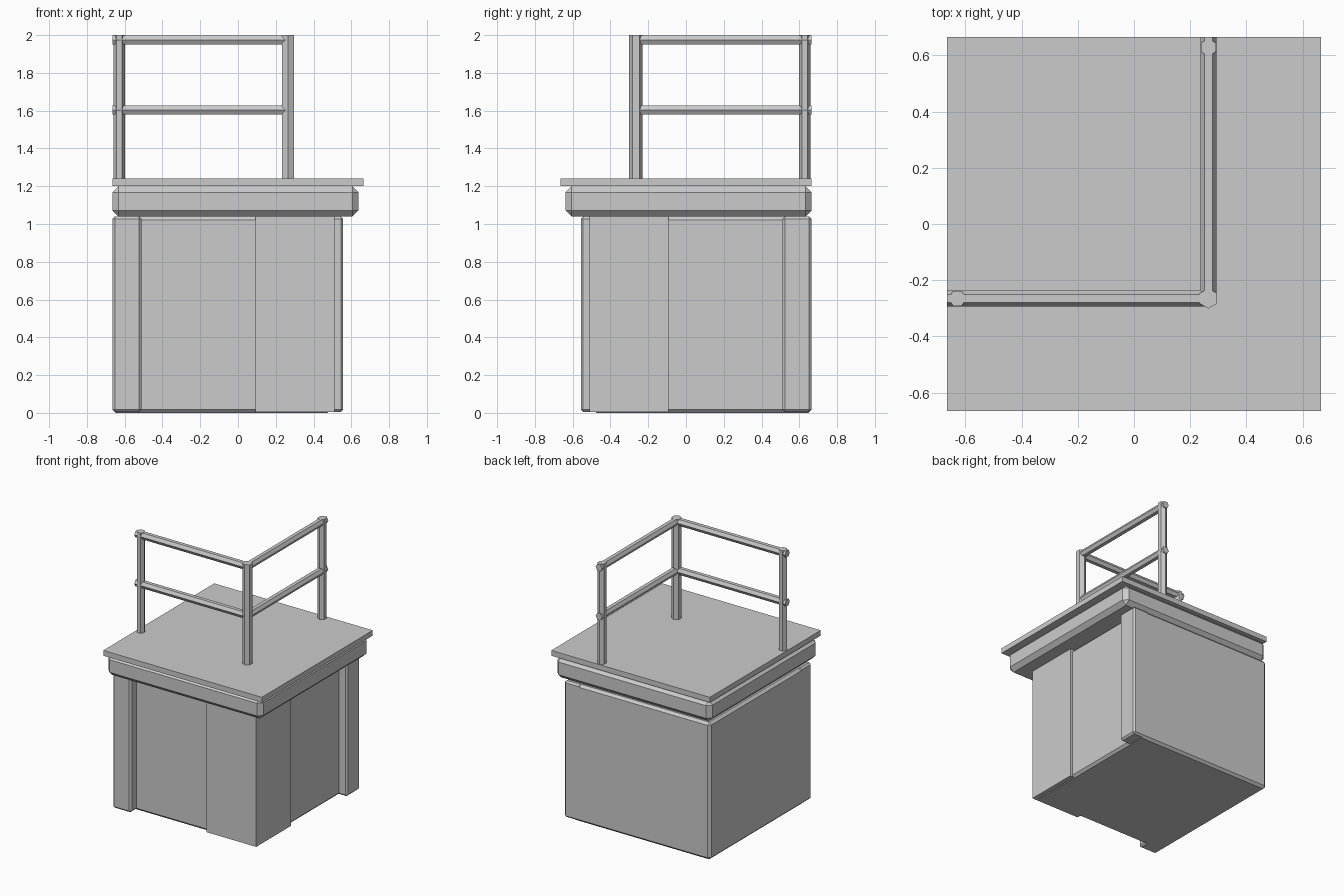
import bpy, bmesh, math
from mathutils import Matrix, Vector

if "Cube" in bpy.data.objects:
    bpy.data.objects.remove(bpy.data.objects["Cube"])

grey = bpy.data.materials.new("plain grey")
grey.diffuse_color = (0.6, 0.6, 0.6, 1)
grey.use_nodes = True
grey.node_tree.nodes["Principled BSDF"].inputs["Base Color"].default_value = grey.diffuse_color


def finish(name, bm):
    me = bpy.data.meshes.new(name)
    bmesh.ops.recalc_face_normals(bm, faces=bm.faces)
    bm.to_mesh(me)
    bm.free()
    me.materials.append(grey)
    ob = bpy.data.objects.new(name, me)
    bpy.context.collection.objects.link(ob)
    return ob


def box(name, lo, hi, bevel=0.0):
    """Box between two corners, with an optional flat chamfer on all edges."""
    lo, hi = Vector(lo), Vector(hi)
    bm = bmesh.new()
    bmesh.ops.create_cube(bm, size=1)
    bmesh.ops.scale(bm, vec=hi - lo, verts=bm.verts)
    bmesh.ops.translate(bm, vec=(lo + hi) / 2, verts=bm.verts)
    if bevel:
        bmesh.ops.bevel(bm, geom=bm.edges[:], offset=bevel, segments=1,
                        profile=0.5, affect='EDGES')
    return finish(name, bm)


def hex_bar(name, start, end, radius, spin=0.0):
    """Six-sided bar between two points; spin turns the section."""
    start, end = Vector(start), Vector(end)
    axis = end - start
    rot = axis.to_track_quat('Z', 'Y').to_matrix().to_4x4()
    bm = bmesh.new()
    bmesh.ops.create_cone(bm, cap_ends=True, segments=6, radius1=radius,
                          radius2=radius, depth=axis.length,
                          matrix=Matrix.Translation((start + end) / 2) @ rot
                          @ Matrix.Rotation(spin, 4, 'Z'))
    ob = finish(name, bm)
    return ob


E = 0.665

# main body with slightly chamfered edges
box("body", (-E, -0.49, 0.0), (0.49, E, 1.04), 0.018)

# sharp-edged block at the front right corner
box("corner_block", (0.092, -0.51, 0.005), (0.51, -0.092, 1.04))

# pillars at the free ends of the two walls
box("front_pillar", (-E, -0.557, 0.005), (-0.51, -0.42, 1.04), 0.013)
box("right_pillar", (0.42, 0.51, 0.005), (0.557, E, 1.04), 0.013)

# chamfered cornice and thin deck plate
box("cornice", (-E, -0.637, 1.04), (0.637, E, 1.2), 0.032)
box("deck", (-E, -E, 1.2), (E, E, 1.24))

# railing posts (section points along y, or along x for the left post)
C = 0.265
pointy_y = math.pi / 6
for name, x, y, r, pts_y in (("corner_post", C, -C, 0.036, True),
                             ("left_post", -0.629, -C, 0.031, False),
                             ("back_post", C, 0.629, 0.031, True)):
    post = hex_bar(name, (0, 0, 1.22), (0, 0, 2.0), r)
    # put the section points on the wanted axis
    far = max(post.data.vertices, key=lambda v: abs(v.co.y))
    is_y = abs(abs(far.co.y) - r) < 1e-4
    if is_y != pts_y:
        post.data.transform(Matrix.Rotation(pointy_y, 4, 'Z'))
    post.data.transform(Matrix.Translation((x, y, 0)))

# upper and lower rails, flat side up
for label, z in (("upper", 1.974), ("lower", 1.603)):
    for side, a, b in (("front", (-E, -C, z), (C - 0.01, -C, z)),
                       ("right", (C, -C + 0.01, z), (C, E, z))):
        rail = hex_bar(f"{label}_{side}_rail", a, b, 0.028)
        top = max(v.co.z for v in rail.data.vertices)
        if top - z > 0.027:
            bpy.data.objects.remove(rail)
            hex_bar(f"{label}_{side}_rail", a, b, 0.028, math.pi / 6)
